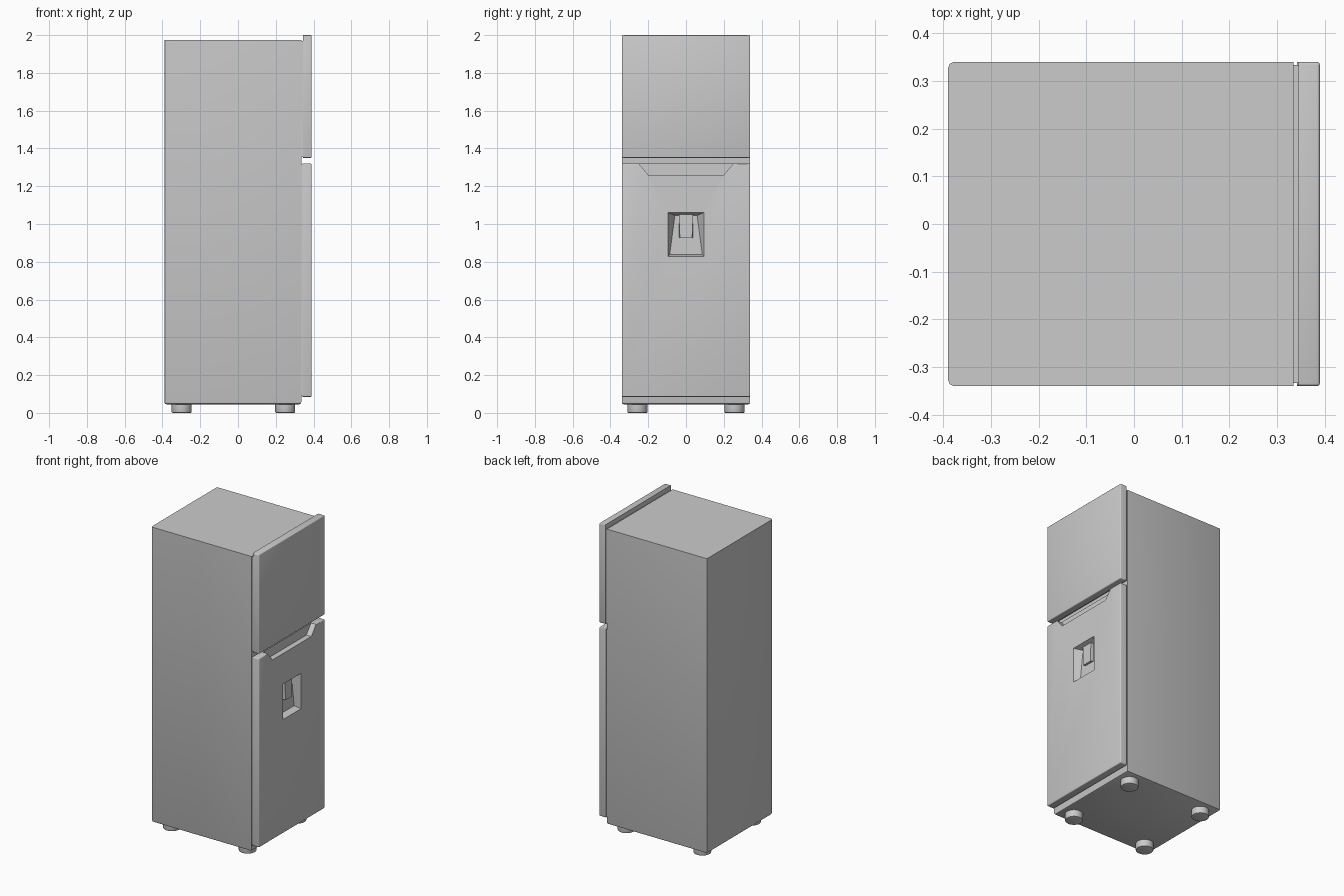
import bpy, bmesh

if "Cube" in bpy.data.objects:
    bpy.data.objects.remove(bpy.data.objects["Cube"])

def finish(bm, name, smooth=True):
    bmesh.ops.recalc_face_normals(bm, faces=bm.faces[:])
    me = bpy.data.meshes.new(name)
    bm.to_mesh(me)
    bm.free()
    ob = bpy.data.objects.new(name, me)
    bpy.context.collection.objects.link(ob)
    bpy.ops.object.select_all(action='DESELECT')
    ob.select_set(True)
    bpy.context.view_layer.objects.active = ob
    if smooth:
        bpy.ops.object.shade_smooth_by_angle()
    return ob

def box(name, x, y, z, bevel=0, segs=3, pick=lambda a, b: True):
    bm = bmesh.new()
    bmesh.ops.create_cube(bm, size=1)
    for v in bm.verts:
        v.co = (x[v.co.x > 0], y[v.co.y > 0], z[v.co.z > 0])
    if bevel:
        edges = [e for e in bm.edges if pick(e.verts[0].co, e.verts[1].co)]
        bmesh.ops.bevel(bm, geom=edges, offset=bevel, segments=segs,
                        profile=0.5, affect='EDGES')
    return finish(bm, name)

def loft(name, xa, outline_a, xb, outline_b):
    """Solid between two (y, z) outlines at two depths."""
    bm = bmesh.new()
    a = [bm.verts.new((xa, y, z)) for y, z in outline_a]
    b = [bm.verts.new((xb, y, z)) for y, z in outline_b]
    bm.faces.new(a)
    bm.faces.new(b)
    n = len(a)
    for i in range(n):
        bm.faces.new((a[i], a[(i + 1) % n], b[(i + 1) % n], b[i]))
    return finish(bm, name, False)

def trapezoid(bottom, top, z0, z1):
    return [(-bottom, z0), (bottom, z0), (top, z1), (-top, z1)]

def cut(ob, cutter):
    cutter.hide_render = True
    m = ob.modifiers.new("cut", 'BOOLEAN')
    m.operation = 'DIFFERENCE'
    m.solver = 'EXACT'
    m.object = cutter
    # keep the cut first in the stack by applying it at once
    bpy.context.view_layer.objects.active = ob
    bpy.ops.object.modifier_apply(modifier=m.name)
    bpy.data.objects.remove(cutter)

# cabinet: chamfered rear uprights, then rounded underside
def rear_or_bottom(a, b):
    rear_upright = a.x < 0 and b.x < 0 and abs(a.z - b.z) > 1
    bottom = a.z < 0.1 and b.z < 0.1
    return rear_upright or bottom
box("cabinet", (-0.39, 0.335), (-0.34, 0.34), (0.045, 1.975), 0.012, 2, rear_or_bottom)

# doors with softened front edges
front = lambda a, b: (a.x > 0.38 and b.x > 0.38) or abs(a.x - b.x) > 0.01
box("freezer_door", (0.345, 0.39), (-0.34, 0.34), (1.35, 2.0), 0.006, 3, front)
lower = box("fridge_door", (0.342, 0.39), (-0.34, 0.34), (0.085, 1.32), 0.006, 3, front)

# handle scoop in the top of the lower door
cut(lower, loft("scoop_cutter", 0.354, trapezoid(0.2, 0.258, 1.26, 1.33),
                0.40, trapezoid(0.2, 0.258, 1.26, 1.33)))

# tapering dispenser recess
cut(lower, loft("recess_cutter", 0.345, trapezoid(0.085, 0.058, 0.84, 1.045),
                0.391, trapezoid(0.095, 0.095, 0.828, 1.06)))

# dispenser paddle, leaning forward at the top
loft("dispenser_paddle", 0.344, trapezoid(0.038, 0.038, 0.93, 1.05),
     0.366, trapezoid(0.032, 0.038, 0.925, 1.05))

# door seals
for name, z in (("freezer_seal", (1.356, 1.97)), ("fridge_seal", (0.092, 1.314))):
    box(name, (0.334, 0.346), (-0.334, 0.334), z)

# feet
for x, end in ((-0.298, "rear"), (0.25, "front")):
    for y, side in ((-0.257, "near"), (0.257, "far")):
        bm = bmesh.new()
        bmesh.ops.create_cone(bm, cap_ends=True, segments=32, radius1=0.053,
                              radius2=0.053, depth=0.048)
        rim = [e for e in bm.edges if e.verts[0].co.z < 0 and e.verts[1].co.z < 0]
        bmesh.ops.bevel(bm, geom=rim, offset=0.005, segments=2, profile=0.5,
                        affect='EDGES')
        bmesh.ops.translate(bm, verts=bm.verts[:], vec=(x, y, 0.024))
        finish(bm, f"{end}_{side}_foot")
